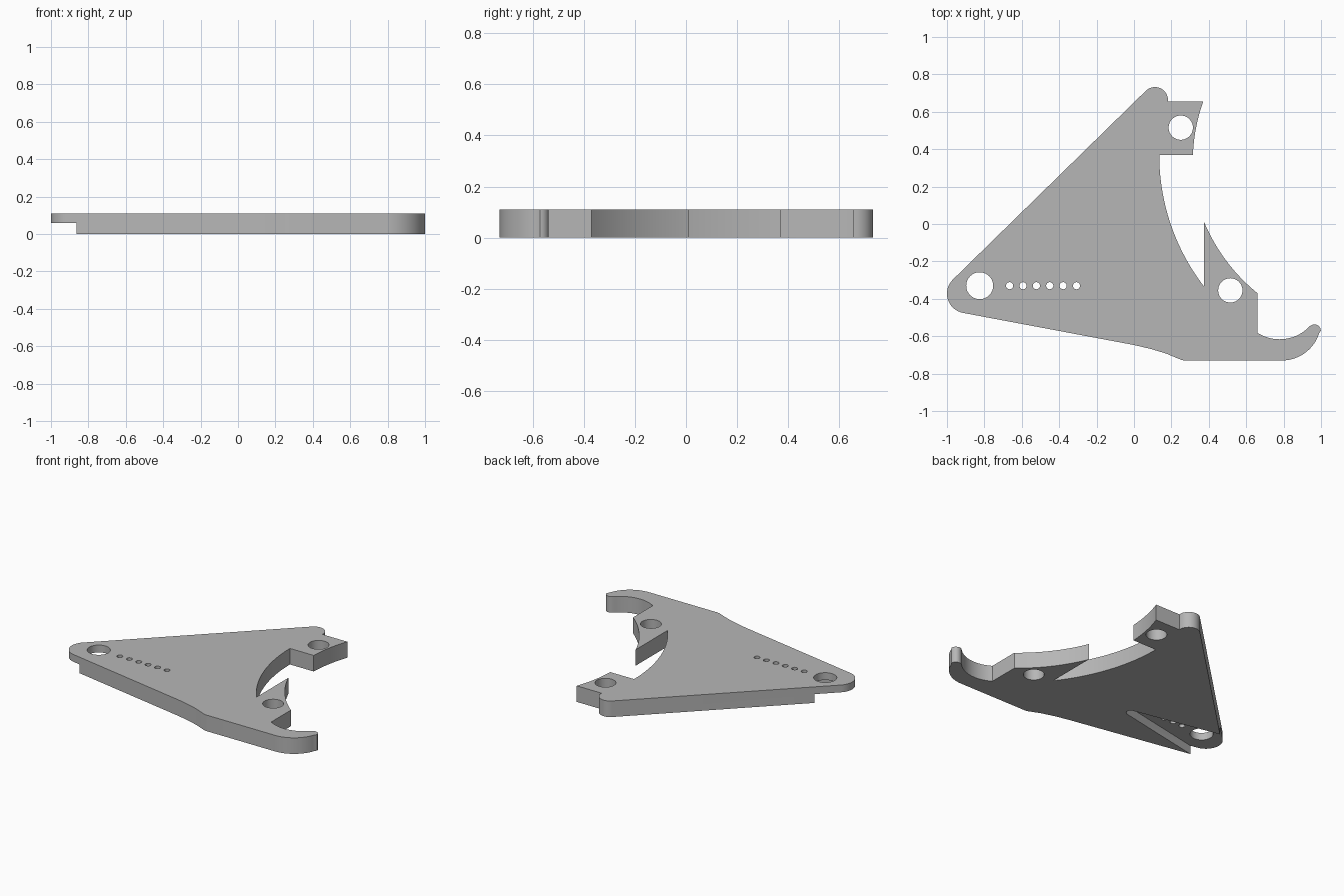
import bpy, bmesh
from math import cos, sin, radians, atan2

if "Cube" in bpy.data.objects:
    bpy.data.objects.remove(bpy.data.objects["Cube"], do_unlink=True)

HEIGHT = 0.11
RECESS = 0.06

grey = bpy.data.materials.new("plain_grey")
grey.use_nodes = True
grey.diffuse_color = (0.47, 0.47, 0.47, 1)
grey.node_tree.nodes["Principled BSDF"].inputs["Base Color"].default_value = (0.47, 0.47, 0.47, 1)


def arc(cx, cy, r, start, end, steps=16):
    """Points on an arc, angles in degrees."""
    angles = [radians(start + (end - start) * i / steps) for i in range(steps + 1)]
    return [(cx + r * cos(a), cy + r * sin(a)) for a in angles]


def arc_between(cx, cy, p, q, steps=20):
    """Arc from p to q around a centre, blending the two radii."""
    a, b = [atan2(y - cy, x - cx) % radians(360) for x, y in (p, q)]
    ra, rb = [((x - cx) ** 2 + (y - cy) ** 2) ** 0.5 for x, y in (p, q)]
    pts = []
    for i in range(steps + 1):
        t = i / steps
        ang, r = a + (b - a) * t, ra + (rb - ra) * t
        pts.append((cx + r * cos(ang), cy + r * sin(ang)))
    return pts


def prism(name, pts, z0, z1):
    bm = bmesh.new()
    face = bm.faces.new([bm.verts.new((x, y, z0)) for x, y in pts])
    res = bmesh.ops.extrude_face_region(bm, geom=[face])
    for v in res["geom"]:
        if isinstance(v, bmesh.types.BMVert):
            v.co.z = z1
    bmesh.ops.recalc_face_normals(bm, faces=bm.faces[:])
    mesh = bpy.data.meshes.new(name)
    bm.to_mesh(mesh)
    bm.free()
    mesh.materials.append(grey)
    obj = bpy.data.objects.new(name, mesh)
    bpy.context.collection.objects.link(obj)
    return obj


# Plate outline, clockwise from the rounded top tip
CX, CY = 1.29, 0.37                                    # shared centre of the inner curves
outline = arc(0.112, 0.662, 0.07, 135, 0)              # rounded top tip
outline += [(0.182, 0.655)]
outline += arc_between(CX, CY, (0.37, 0.655), (0.315, 0.37), 12)     # upper lug
outline += arc_between(CX, CY, (0.135, 0.37), (0.375, -0.335), 28)   # long inner curve
outline += arc_between(CX, CY, (0.375, 0.01), (0.66, -0.37))         # pointed lower lug
outline += arc_between(0.78, -0.395, (0.66, -0.582), (0.94, -0.546)) # hook inside
outline += arc(0.965, -0.571, 0.034, 120, 0, 10)       # hook tip
outline += arc(0.79, -0.52, 0.21, -18, -90)            # hook outside
outline += arc(0.28, -0.63, 0.1, -90, -107, 4)         # base bend
outline += [(0.17, -0.692), (0.09, -0.668), (0.0, -0.647)]
outline += arc(-0.895, -0.372, 0.105, 260, 135)        # rounded left corner

plate = prism("plate", outline, 0, HEIGHT)

# Mounting holes and the row of adjustment holes
holes = [(0.25, 0.515, 0.065), (0.515, -0.355, 0.065), (-0.825, -0.33, 0.072)]
holes += [(-0.665 + 0.0715 * i, -0.33, 0.019) for i in range(6)]
cutters = [prism("hole_cutter", arc(x, y, r, 0, 360 - 360 / 40, 39), -0.1, 0.3)
           for x, y, r in holes]

# Tapered recess on the underside, round at its narrow end
wedge = arc(-0.25, -0.33, 0.028, -78, 78, 12) + [(-1.1, -0.118), (-1.1, -0.542)]
wedge[-2:] = [(-1.1, -0.33 + 0.203), (-1.1, -0.33 - 0.203)]
cutters.append(prism("recess_cutter", wedge, -0.1, RECESS))

bpy.ops.object.select_all(action="DESELECT")
plate.select_set(True)
bpy.context.view_layer.objects.active = plate
for cutter in cutters:
    cutter.hide_render = True
    mod = plate.modifiers.new("cut", "BOOLEAN")
    mod.operation = "DIFFERENCE"
    mod.solver = "EXACT"
    mod.object = cutter
    bpy.ops.object.modifier_apply(modifier=mod.name)
    bpy.data.objects.remove(cutter, do_unlink=True)

bpy.ops.object.shade_smooth_by_angle(angle=radians(30))
